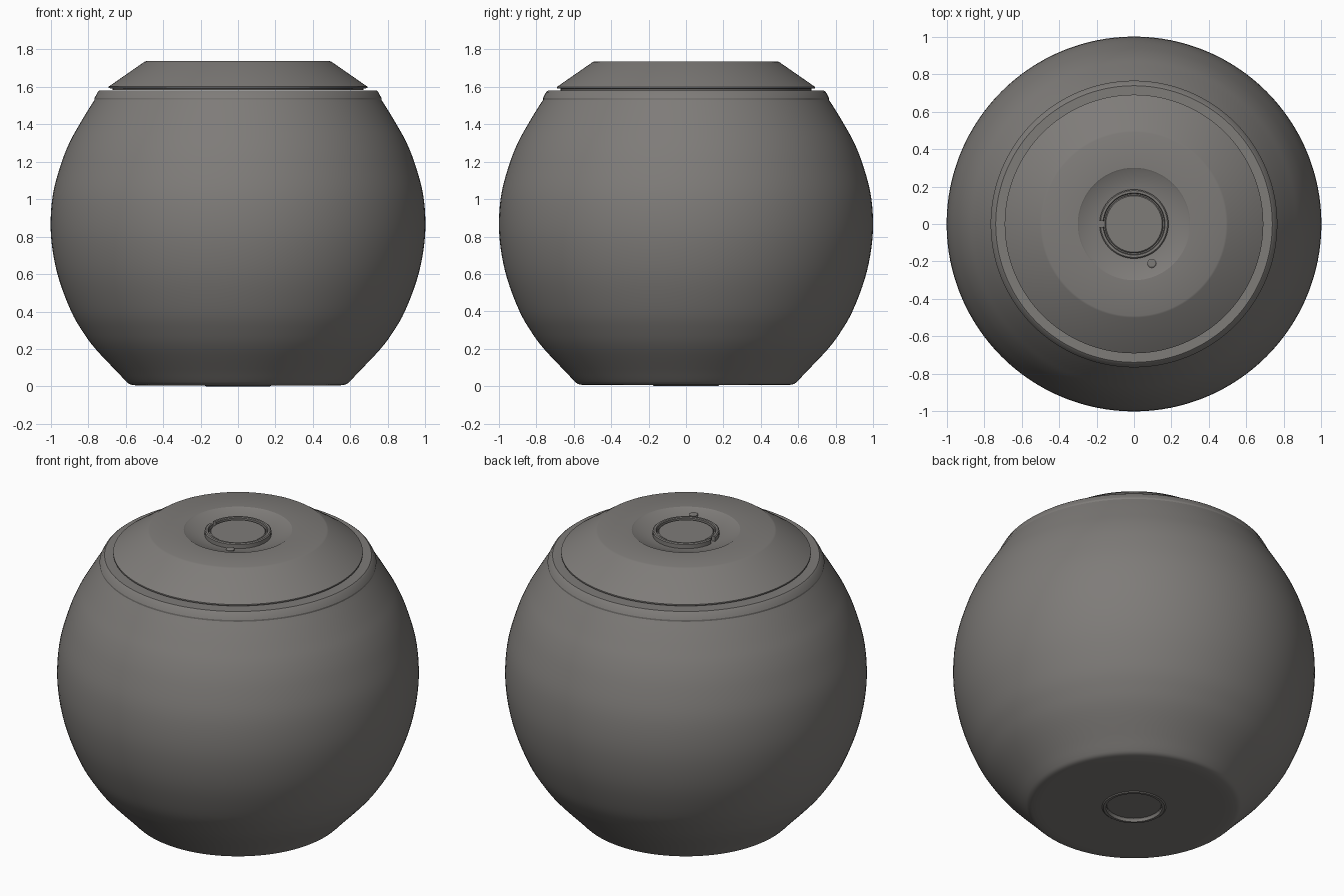
import bpy, bmesh, math
from mathutils import Vector

if "Cube" in bpy.data.objects:
    bpy.data.objects.remove(bpy.data.objects["Cube"])

grey = bpy.data.materials.new("warm_grey")
grey.diffuse_color = (0.21, 0.20, 0.19, 1)
grey.use_nodes = True
grey.node_tree.nodes["Principled BSDF"].inputs["Base Color"].default_value = grey.diffuse_color


def smooth_path(pts, steps=4):
    """Catmull-Rom curve through the profile points."""
    p = [Vector(q) for q in pts]
    p = [2 * p[0] - p[1]] + p + [2 * p[-1] - p[-2]]
    out = []
    for a, b, c, d in zip(p, p[1:], p[2:], p[3:]):
        for i in range(steps):
            t = i / steps
            out.append(0.5 * (2 * b + (c - a) * t + (2 * a - 5 * b + 4 * c - d) * t * t
                              + (3 * b - a - 3 * c + d) * t ** 3))
    return out + [p[-2]]


def lathe(name, profile, segs=128, start=0.0, sweep=math.tau, loop=False, centre=(0, 0)):
    """Revolve (radius, height) points about a vertical axis."""
    bm = bmesh.new()
    full = sweep > math.tau - 1e-4
    rings = []
    for i in range(segs if full else segs + 1):
        a = start + sweep * i / segs
        rings.append([bm.verts.new((centre[0] + r * math.cos(a), centre[1] + r * math.sin(a), z))
                      for r, z in profile])
    n = len(profile)
    for i in range(segs):
        r0, r1 = rings[i], rings[(i + 1) % len(rings)]
        for j in range(n if loop else n - 1):
            k = (j + 1) % n
            bm.faces.new((r0[j], r1[j], r1[k], r0[k]))
    if not full:
        bm.faces.new(rings[0])
        bm.faces.new(rings[-1])
    bmesh.ops.remove_doubles(bm, verts=bm.verts, dist=1e-5)
    bmesh.ops.recalc_face_normals(bm, faces=bm.faces)
    me = bpy.data.meshes.new(name)
    bm.to_mesh(me)
    bm.free()
    ob = bpy.data.objects.new(name, me)
    bpy.context.collection.objects.link(ob)
    me.materials.append(grey)
    bpy.ops.object.select_all(action='DESELECT')
    ob.select_set(True)
    bpy.context.view_layer.objects.active = ob
    bpy.ops.object.shade_smooth_by_angle(angle=math.radians(25))
    return ob


# Round body: recessed base, bulging wall, stepped neck
base = [(0, 0.02), (0.15, 0.02), (0.165, 0.005), (0.50, 0.005)]
foot = smooth_path([(0.54, 0.005), (0.58, 0.013), (0.61, 0.04)])
wall = smooth_path([(0.625, 0.057), (0.76, 0.20), (0.83, 0.295), (0.89, 0.40),
                    (0.955, 0.57), (0.99, 0.73), (1.0, 0.88), (0.985, 1.04),
                    (0.94, 1.20), (0.895, 1.31), (0.845, 1.40), (0.80, 1.475),
                    (0.765, 1.53)])
neck = [(0.765, 1.54), (0.748, 1.572), (0.738, 1.58), (0.67, 1.58), (0, 1.58)]
lathe("body", base + foot + wall + neck)

# Lip around the underside of the base recess
lathe("base_lip", [(0.15, 0.012), (0.155, 0.0), (0.17, 0.0), (0.178, 0.006)], loop=True)

# Sloping lid with a shallow dish in the top
lathe("lid", [(0, 1.582), (0.67, 1.582), (0.67, 1.59), (0.69, 1.592), (0.69, 1.60),
              (0.50, 1.732), (0.49, 1.736), (0.30, 1.736), (0.292, 1.731),
              (0.185, 1.705), (0, 1.705)])

# Notched ring, centre button and small stud in the dish
lathe("dish_ring", [(0.162, 1.69), (0.162, 1.73), (0.166, 1.735), (0.178, 1.735),
                    (0.184, 1.73), (0.184, 1.69)],
      segs=96, start=math.pi + 0.1, sweep=math.tau - 0.2, loop=True)
lathe("centre_button", [(0.156, 1.70), (0.156, 1.72), (0.15, 1.725), (0, 1.725)], segs=64)
lathe("small_stud", [(0.024, 1.70), (0.024, 1.724), (0.018, 1.728), (0, 1.728)],
      segs=20, centre=(0.095, -0.21))
